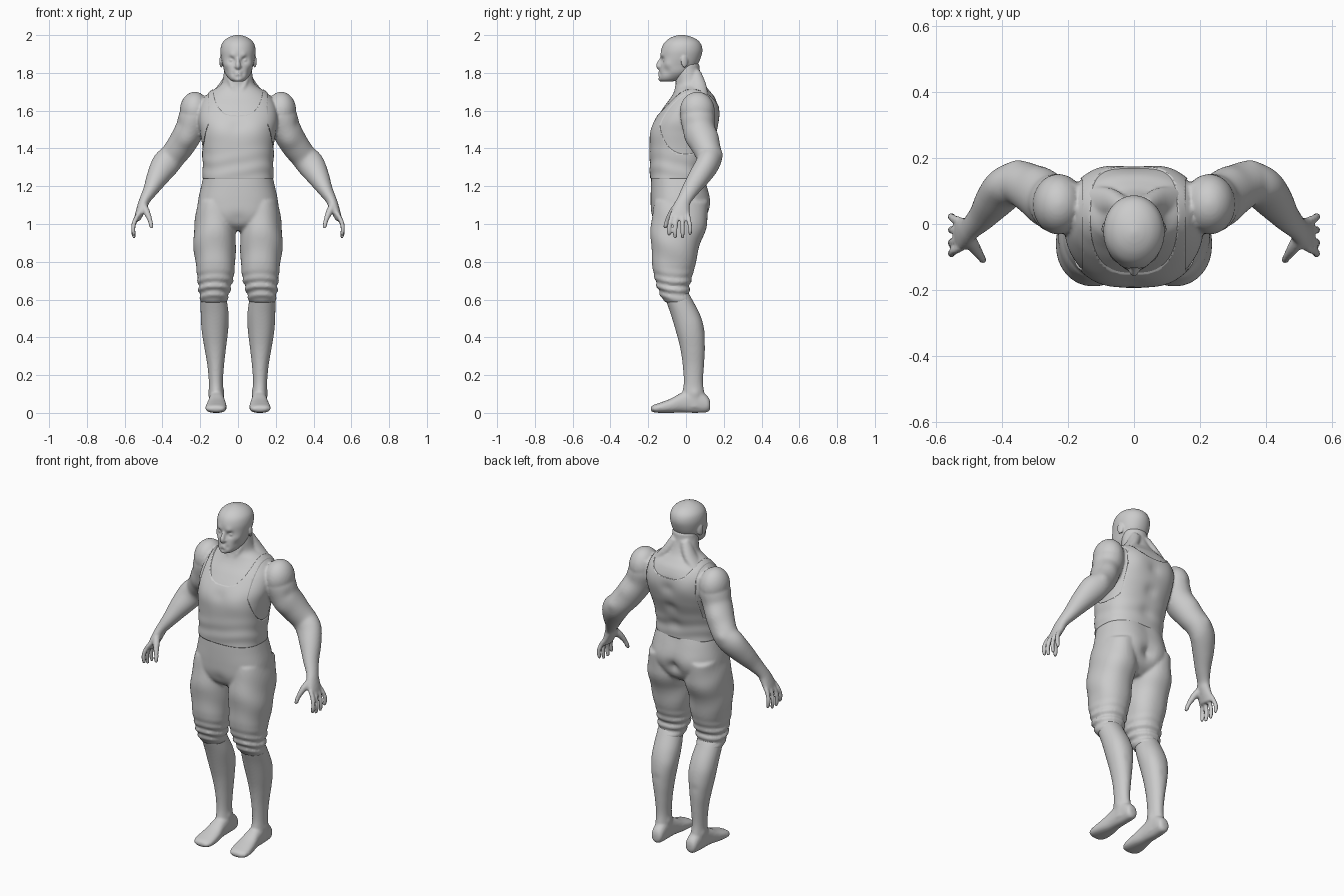
import bpy, bmesh
from math import cos, sin, pi, exp
from mathutils import Vector, Matrix


def spline(rows, k):
    """Catmull-Rom interpolation of every column of the rows."""
    out, m = [], len(rows) - 1
    for i in range(m):
        p0, p1, p2, p3 = (rows[min(max(i + d, 0), m)] for d in (-1, 0, 1, 2))
        for j in range(k):
            t = j / k
            out.append([0.5 * (2 * b + (c - a) * t + (2 * a - 5 * b + 4 * c - d) * t * t
                               + (3 * b - a - 3 * c + d) * t ** 3)
                        for a, b, c, d in zip(p0, p1, p2, p3)])
    return out + [list(rows[-1])]


def skin(bm, rings, bumps=()):
    """Closed surface through the rings; bumps are (x, y, z, radius, height), both sides."""
    vs = [[bm.verts.new(c) for c in r] for r in rings]
    n = len(vs[0])
    faces = [bm.faces.new((a[i], a[(i + 1) % n], b[(i + 1) % n], b[i]))
             for a, b in zip(vs, vs[1:]) for i in range(n)]
    faces += [bm.faces.new(vs[0]), bm.faces.new(vs[-1])]
    bmesh.ops.recalc_face_normals(bm, faces=faces)
    bm.normal_update()
    for v in (v for r in vs for v in r):
        q = Vector((abs(v.co.x), v.co.y, v.co.z))
        v.co += v.normal * sum(h * exp(-(q - Vector(b)).length_squared / r ** 2)
                               for *b, r, h in bumps)


def power(c, p):
    return (1 if c > 0 else -1) * abs(c) ** (2 / p)


def box_loft(bm, rows, axis='z', mirror=False, grow=0, bumps=(), fold=None, n=64, k=8):
    """Rows are (position, a0, a1, b0, b1, squareness): limits of each section."""
    for s in (1, -1) if mirror else (1,):
        rings = []
        for t, a0, a1, b0, b1, p in spline(rows, k):
            ring = []
            for i in range(n):
                th = 2 * pi * i / n
                g = grow + (fold(t, th) if fold else 0)
                a = (a0 + a1) / 2 + ((a1 - a0) / 2 + g) * power(cos(th), p)
                b = (b0 + b1) / 2 + ((b1 - b0) / 2 + g) * power(sin(th), p)
                x, y, z = {'z': (a, b, t), 'y': (a, t, b), 'x': (t, a, b)}[axis]
                ring.append((s * x, y, z))
            rings.append(ring)
        skin(bm, rings, bumps)


def tube(bm, rows, mirror=True, bumps=(), n=32, k=6):
    """Rows are (x, y, z, depth radius, width radius) along a limb."""
    for s in (1, -1) if mirror else (1,):
        pts, rings = spline(rows, k), []
        for i, (x, y, z, ru, rv) in enumerate(pts):
            t = (Vector(pts[min(i + 1, len(pts) - 1)][:3]) - Vector(pts[max(i - 1, 0)][:3])).normalized()
            u = (Vector((0, 1, 0)) - t * t.y).normalized()
            v = t.cross(u)
            ring = [Vector((x, y, z)) + u * ru * cos(a) + v * rv * sin(a)
                    for a in (2 * pi * j / n for j in range(n))]
            rings.append([(s * c.x, c.y, c.z) for c in ring])
        skin(bm, rings, bumps)


def ball(bm, centre, size, turn=0):
    for s in (1, -1):
        m = (Matrix.Translation((s * centre[0], *centre[1:])) @ Matrix.Rotation(s * turn, 4, 'Z')
             @ Matrix.Diagonal((*size, 1)))
        bmesh.ops.create_uvsphere(bm, u_segments=32, v_segments=20, radius=1, matrix=m)


def finish(bm, name, voxel=0):
    me = bpy.data.meshes.new(name)
    bm.to_mesh(me)
    bm.free()
    ob = bpy.data.objects.new(name, me)
    bpy.context.collection.objects.link(ob)
    me.shade_smooth()
    if voxel:
        r = ob.modifiers.new('blend', 'REMESH')
        r.mode, r.voxel_size, r.use_smooth_shade = 'VOXEL', voxel, True
        sm = ob.modifiers.new('soften', 'SMOOTH')
        sm.factor, sm.iterations = 0.5, 3
    return ob


# torso sections, shared by the skin and the tank top
torso = [(1.24, -.183, .183, -.185, .095, 2.5), (1.31, -.182, .182, -.187, .10, 2.5),
         (1.40, -.187, .187, -.188, .125, 2.5), (1.48, -.20, .20, -.184, .155, 2.5),
         (1.55, -.212, .212, -.160, .168, 2.5), (1.62, -.205, .205, -.117, .168, 2.4),
         (1.67, -.178, .178, -.080, .152, 2.3), (1.705, -.140, .140, -.062, .125, 2.1),
         (1.74, -.090, .090, -.055, .10, 2), (1.80, -.075, .075, -.06, .076, 2),
         (1.85, -.07, .07, -.06, .07, 2)]
torso_bumps = [(.09, -.17, 1.5, .06, .006), (0, -.18, 1.52, .03, -.004), (.10, .16, 1.58, .06, .008),
               (0, .16, 1.56, .03, -.010), (0, .14, 1.44, .035, -.010), (0, .1, 1.33, .04, -.008)]

# head with facial forms
bm = bmesh.new()
head = [(1.755, -.030, .030, -.132, -.07, 2), (1.768, -.048, .048, -.143, -.02, 2.2),
        (1.80, -.070, .070, -.141, .03, 2.2), (1.84, -.080, .080, -.136, .06, 2.2),
        (1.88, -.089, .089, -.134, .078, 2.1), (1.92, -.093, .093, -.132, .087, 2),
        (1.955, -.085, .085, -.118, .078, 2), (1.98, -.063, .063, -.092, .052, 2),
        (1.995, -.033, .033, -.06, .015, 2), (2.002, -.004, .004, -.03, -.02, 2)]
box_loft(bm, head, n=96, k=10, bumps=[
    (.034, -.125, 1.868, .017, -.016), (.03, -.13, 1.893, .017, .006), (.062, -.095, 1.845, .022, .005),
    (.056, -.10, 1.808, .022, -.006), (0, -.14, 1.80, .013, .006), (.01, -.14, 1.789, .009, .005),
    (0, -.14, 1.778, .01, -.005), (0, -.14, 1.764, .016, .005), (.024, -.135, 1.795, .01, -.004)])
ball(bm, (.034, -.110, 1.867), (.014, .013, .011))
tube(bm, [(0, -.118, 1.885, .014, .009), (0, -.134, 1.86, .014, .010), (0, -.142, 1.838, .017, .014),
          (0, -.134, 1.826, .014, .013)], mirror=False)
ball(bm, (.012, -.137, 1.832), (.008, .010, .007))
ball(bm, (.089, -.008, 1.86), (.008, .019, .033), .35)
finish(bm, 'head', .005)

# body: torso and neck
bm = bmesh.new()
box_loft(bm, torso[1:], bumps=torso_bumps)
tube(bm, [(.055, .02, 1.84, .02, .016), (.045, -.025, 1.77, .02, .015), (.02, -.05, 1.70, .014, .013)])
tube(bm, [(.03, .05, 1.80, .03, .03), (.075, .065, 1.725, .045, .03), (.13, .065, 1.67, .05, .025)])

# arms
ball(bm, (.229, .06, 1.60), (.079, .092, .10))
tube(bm, [(.18, .055, 1.65, .065, .05), (.225, .06, 1.58, .09, .08), (.255, .07, 1.50, .083, .078),
          (.30, .10, 1.42, .075, .074), (.345, .122, 1.36, .068, .07), (.385, .112, 1.315, .063, .073),
          (.425, .07, 1.25, .057, .059), (.46, .025, 1.185, .046, .041), (.492, -.008, 1.13, .038, .029),
          (.506, -.022, 1.095, .043, .027), (.522, -.030, 1.055, .050, .022), (.535, -.032, 1.02, .045, .016)],
     bumps=[(.27, .01, 1.44, .045, .008), (.29, .16, 1.47, .05, .008), (.30, .03, 1.53, .025, -.006),
            (.36, .19, 1.37, .025, .006), (.31, .12, 1.35, .03, -.004)])

# hands: four fingers and a thumb
for y, spread, length in ((.008, .014, .080), (-.020, .002, .098), (-.047, -.010, .098), (-.072, -.018, .085)):
    tube(bm, [(.524, y, 1.055, .012, .012), (.545, y + spread * .5, 1.02, .0125, .0125),
              (.555, y + spread, 1.03 - length * .6, .0115, .0115),
              (.550, y + spread, 1.03 - length, .010, .010),
              (.546, y + spread, 1.023 - length, .005, .005)], n=16)
tube(bm, [(.500, -.045, 1.095, .022, .02), (.482, -.075, 1.06, .018, .018), (.466, -.098, 1.02, .013, .013),
          (.458, -.110, .985, .011, .011), (.457, -.112, .976, .005, .005)], n=16)

# lower legs
box_loft(bm, [(.64, .065, .195, -.12, .01, 2), (.60, .060, .198, -.108, .033, 2.1),
              (.52, .050, .197, -.08, .073, 2.1), (.42, .055, .190, -.050, .098, 2.1),
              (.34, .064, .177, -.030, .100, 2.1), (.25, .074, .162, -.017, .095, 2),
              (.16, .080, .154, -.012, .090, 2), (.09, .076, .154, -.022, .10, 2),
              (.03, .076, .152, -.03, .11, 2)], mirror=True, n=48,
         bumps=[(.07, .07, .46, .05, .005), (.17, .07, .48, .05, .004), (.125, .1, .38, .02, -.003),
                (.075, .04, .115, .018, .005), (.155, .05, .105, .018, .005)])

# feet
box_loft(bm, [(.128, .095, .13, .022, .06, 2), (.112, .078, .145, .004, .09, 2.2),
              (.05, .074, .152, .0, .13, 2.3), (-.02, .070, .156, .002, .108, 2.3),
              (-.08, .062, .166, .0, .076, 2.4), (-.135, .06, .173, .0, .055, 2.4),
              (-.17, .067, .168, .003, .043, 2.3), (-.187, .082, .145, .010, .032, 2)],
         axis='y', mirror=True, n=48)
finish(bm, 'body', .0072)


# trousers: hips, two legs, bunched folds at the knees
def knee_folds(z, th):
    w = exp(-((z - .66) / .065) ** 2)
    return .0065 * w * sin(z * 2 * pi / .046 + 1.3 * sin(th) + .8 * cos(2 * th)) \
        + .002 * (1 - w) * sin(z * 38 + 3 * sin(th))


bm = bmesh.new()
box_loft(bm, [(1.265, -.180, .180, -.183, .095, 2.5), (1.20, -.195, .195, -.186, .113, 2.4),
              (1.12, -.212, .212, -.187, .12, 2.4), (1.05, -.215, .215, -.184, .108, 2.3),
              (1.0, -.19, .19, -.165, .085, 2.2), (.965, -.13, .13, -.12, .04, 2)],
         bumps=[(.09, .12, 1.10, .075, .014), (0, .12, 1.07, .032, -.022), (0, -.19, 1.02, .04, -.008),
                (0, .11, 1.22, .05, -.006)])
box_loft(bm, [(1.12, .03, .212, -.165, .115, 2.2), (1.0, .012, .23, -.186, .112, 2.2),
              (.90, .013, .236, -.185, .077, 2.2), (.80, .014, .226, -.179, .052, 2.2),
              (.73, .022, .216, -.170, .036, 2.2), (.68, .033, .211, -.157, .022, 2.2),
              (.635, .045, .206, -.140, .017, 2.1), (.60, .055, .201, -.122, .028, 2.1),
              (.585, .059, .199, -.108, .036, 2.1)], mirror=True, fold=knee_folds, k=12)
finish(bm, 'trousers', .0085)

# tank top: slightly larger torso with neck and arm openings
bm = bmesh.new()
box_loft(bm, torso, grow=.005, bumps=torso_bumps, n=96,
         fold=lambda z, th: .0018 * sin(z * 75 + 2 * sin(2 * th)) * exp(-((z - 1.3) / .08) ** 2))
tank = finish(bm, 'tank_top')

bm = bmesh.new()
box_loft(bm, [(-.3, -.135, .135, 1.55, 1.95, 2.8), (.3, -.135, .135, 1.64, 1.95, 2.8)], axis='y')
neck_cut = finish(bm, 'neck_opening_cutter')
bm = bmesh.new()
box_loft(bm, [(.157, -.14, .14, 1.37, 1.76, 2.2), (.4, -.14, .14, 1.37, 1.76, 2.2)], axis='x', mirror=True)
arm_cut = finish(bm, 'arm_opening_cutter')
for cutter in (neck_cut, arm_cut):
    b = tank.modifiers.new('opening', 'BOOLEAN')
    b.operation, b.object, b.solver = 'DIFFERENCE', cutter, 'EXACT'
    cutter.hide_render = True
    cutter.display_type = 'WIRE'
